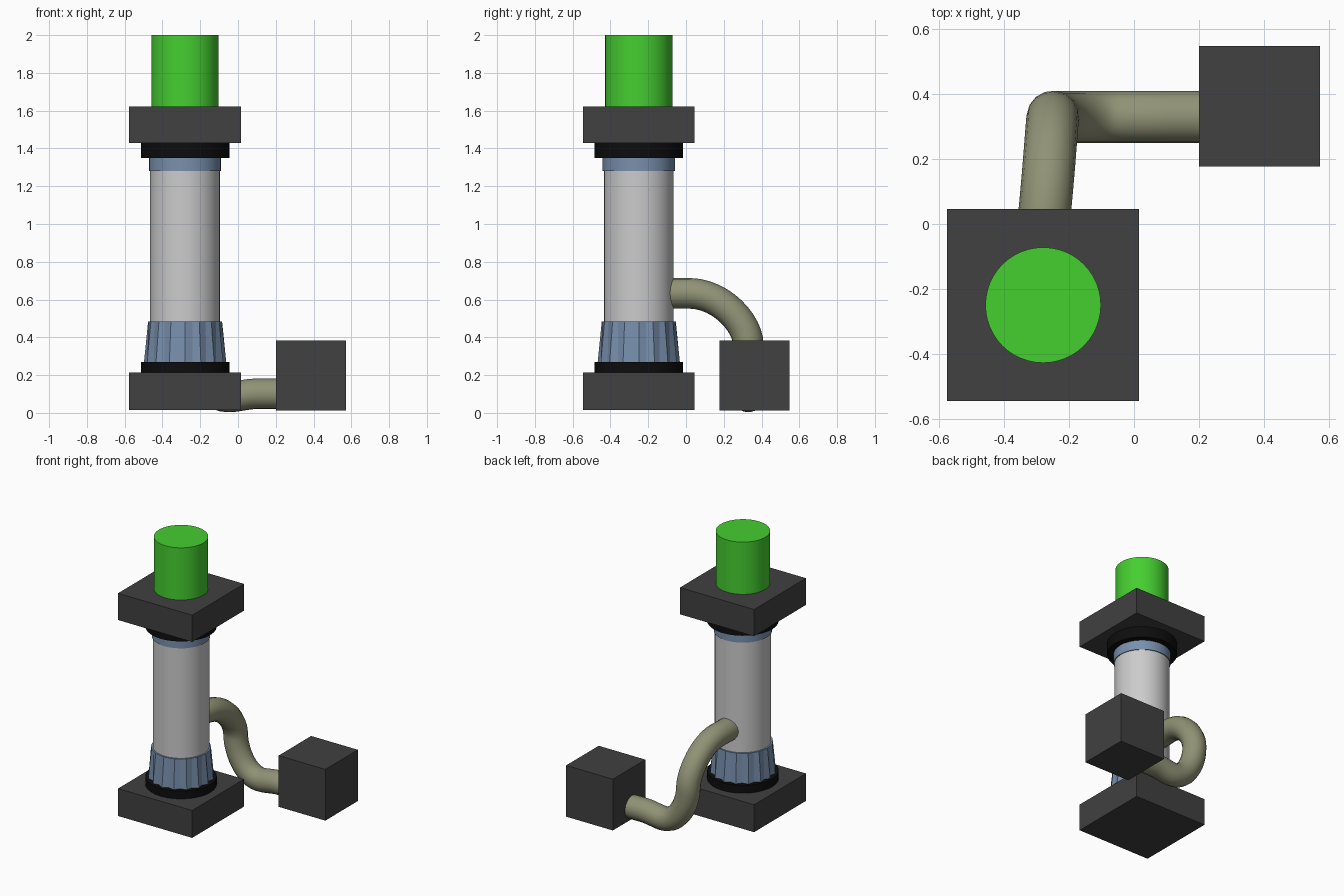
import bpy, bmesh, math
from mathutils import Vector

if "Cube" in bpy.data.objects:
    bpy.data.objects.remove(bpy.data.objects["Cube"])

CX, CY = -0.28, -0.25  # column axis


def mat(name, rgb):
    m = bpy.data.materials.new(name)
    m.diffuse_color = (*rgb, 1)
    m.use_nodes = True
    m.node_tree.nodes["Principled BSDF"].inputs["Base Color"].default_value = m.diffuse_color
    return m


GREEN = mat("green", (0.06, 0.62, 0.03))
DARK = mat("dark_grey", (0.052, 0.052, 0.052))
BLACK = mat("black", (0.004, 0.004, 0.004))
BLUE = mat("steel_blue", (0.19, 0.28, 0.42))
OLIVE = mat("olive", (0.28, 0.29, 0.18))


def smooth(ob, angle=30):
    bpy.ops.object.select_all(action='DESELECT')
    ob.select_set(True)
    bpy.context.view_layer.objects.active = ob
    bpy.ops.object.shade_smooth_by_angle(angle=math.radians(angle))


def box(name, lo, hi, m):
    lo, hi = Vector(lo), Vector(hi)
    bpy.ops.mesh.primitive_cube_add(size=1, location=(lo + hi) / 2)
    ob = bpy.context.object
    ob.name = name
    ob.scale = hi - lo
    bpy.ops.object.transform_apply(location=False, rotation=False, scale=True)
    ob.data.materials.append(m)


def cyl(name, r, z0, z1, m=None, sides=32):
    bpy.ops.mesh.primitive_cylinder_add(vertices=sides, radius=r, depth=z1 - z0,
                                        location=(CX, CY, (z0 + z1) / 2))
    ob = bpy.context.object
    ob.name = name
    if m:
        ob.data.materials.append(m)
    return ob


# square plates at the foot and head of the column
for name, z0, z1 in (("base_plate", 0.015, 0.213), ("top_plate", 1.43, 1.623)):
    box(name, (CX - 0.296, CY - 0.296, z0), (CX + 0.296, CY + 0.296, z1), DARK)

# stacked round parts
cyl("lower_gasket", 0.234, 0.213, 0.27, BLACK)
cyl("column_body", 0.185, 0.47, 1.28)
cyl("upper_collar", 0.191, 1.28, 1.35, BLUE)
cyl("upper_gasket", 0.234, 1.35, 1.43, BLACK)
cyl("green_cap", 0.178, 1.623, 2.0, GREEN, 48)

# flared skirt with flutes: every other lower corner is pulled inwards
skirt = cyl("fluted_skirt", 0.196, 0.265, 0.483, BLUE)
for v in skirt.data.vertices:
    if v.co.z < 0:
        i = round(math.atan2(v.co.y, v.co.x) / (2 * math.pi / 32))
        k = (0.218 if i % 2 == 0 else 0.198) / 0.196
        v.co.x *= k
        v.co.y *= k

# box at the end of the pipe
box("pipe_end_box", (0.20, 0.178, 0.012), (0.573, 0.549, 0.382), DARK)

# bent pipe: point, incoming handle, outgoing handle
path = [((CX, -0.10, 0.633), (CX, -0.15, 0.633), (CX, -0.02, 0.633)),
        ((CX + 0.003, 0.02, 0.633), (CX, -0.03, 0.633), (CX + 0.02, 0.19, 0.630)),
        ((-0.25, 0.33, 0.36), (-0.252, 0.33, 0.47), (-0.248, 0.33, 0.24)),
        ((-0.05, 0.33, 0.084), (-0.17, 0.33, 0.084), (0.0, 0.33, 0.085)),
        ((0.10, 0.33, 0.101), (0.04, 0.33, 0.10), (0.15, 0.33, 0.101)),
        ((0.24, 0.33, 0.101), (0.20, 0.33, 0.101), (0.28, 0.33, 0.101))]
cu = bpy.data.curves.new("bent_pipe", 'CURVE')
cu.dimensions = '3D'
cu.bevel_depth = 0.081
cu.bevel_resolution = 6
cu.resolution_u = 12
cu.use_fill_caps = True
sp = cu.splines.new('BEZIER')
sp.bezier_points.add(len(path) - 1)
for p, (co, hl, hr) in zip(sp.bezier_points, path):
    p.handle_left_type = p.handle_right_type = 'FREE'
    p.co, p.handle_left, p.handle_right = co, hl, hr
pipe = bpy.data.objects.new("bent_pipe", cu)
bpy.context.collection.objects.link(pipe)
bpy.ops.object.select_all(action='DESELECT')
pipe.select_set(True)
bpy.context.view_layer.objects.active = pipe
bpy.ops.object.convert(target='MESH')
pipe = bpy.context.object
pipe.name = "bent_pipe"
pipe.data.materials.clear()
pipe.data.materials.append(OLIVE)

# smooth the round parts, keep the flutes and rims crisp
for ob in bpy.data.objects:
    if ob.name in ("bent_pipe", "column_body", "upper_collar", "lower_gasket",
                   "upper_gasket", "green_cap"):
        smooth(ob)
